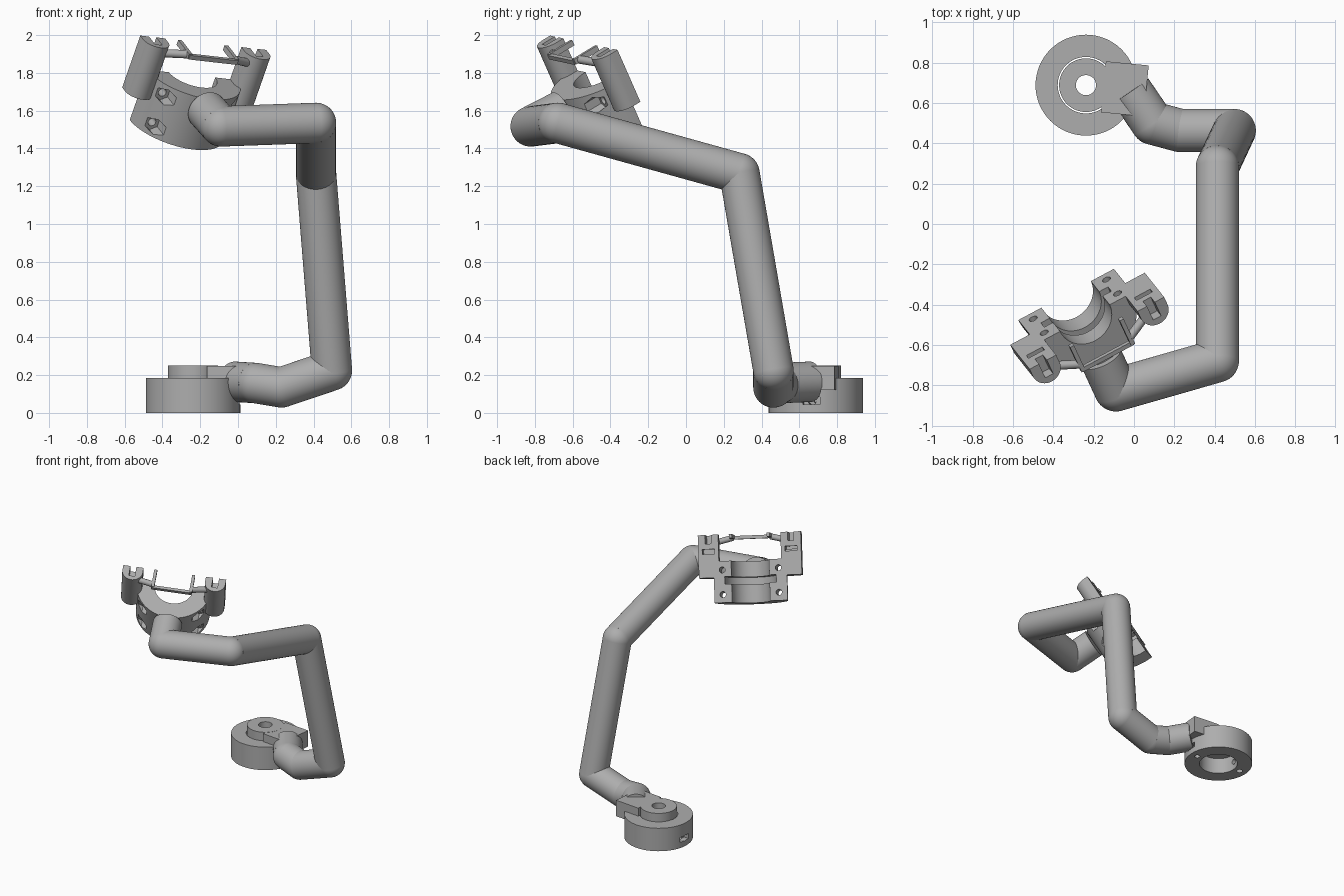
import bpy, bmesh, math
from mathutils import Vector, Matrix

if "Cube" in bpy.data.objects:
    bpy.data.objects.remove(bpy.data.objects["Cube"])

grey = bpy.data.materials.new("plain grey")
grey.diffuse_color = (0.42, 0.42, 0.42, 1)
grey.use_nodes = True
grey.node_tree.nodes["Principled BSDF"].inputs["Base Color"].default_value = grey.diffuse_color


def finish(name, bm, mat=None):
    if mat:
        bm.transform(mat)
    bmesh.ops.recalc_face_normals(bm, faces=bm.faces)
    me = bpy.data.meshes.new(name)
    bm.to_mesh(me)
    bm.free()
    me.materials.append(grey)
    ob = bpy.data.objects.new(name, me)
    bpy.context.collection.objects.link(ob)
    return ob


def add_prism(bm, pts, z0, z1):
    f = bm.faces.new([bm.verts.new((x, y, z0)) for x, y in pts])
    r = bmesh.ops.extrude_face_region(bm, geom=[f])
    vs = [g for g in r["geom"] if isinstance(g, bmesh.types.BMVert)]
    bmesh.ops.translate(bm, verts=vs, vec=(0, 0, z1 - z0))


def add_rod(bm, p, q, r, segs=48):
    p, q = Vector(p), Vector(q)
    d = q - p
    m = Matrix.Translation((p + q) / 2) @ d.to_track_quat('Z', 'Y').to_matrix().to_4x4()
    bmesh.ops.create_cone(bm, cap_ends=True, segments=segs, radius1=r, radius2=r,
                          depth=d.length, matrix=m)


def arc(r, a0, a1, n, cx=0, cy=0):
    return [(cx + r * math.cos(math.radians(a0 + (a1 - a0) * i / n)),
             cy + r * math.sin(math.radians(a0 + (a1 - a0) * i / n))) for i in range(n + 1)]


def rect(x0, x1, y0, y1):
    return [(x0, y0), (x1, y0), (x1, y1), (x0, y1)]


def prism(name, pts, z0, z1, mat):
    bm = bmesh.new()
    add_prism(bm, pts, z0, z1)
    return finish(name, bm, mat)


def rod(name, p, q, r, mat, segs=48):
    bm = bmesh.new()
    add_rod(bm, p, q, r, segs)
    return finish(name, bm, mat)


def cut(ob, cutters):
    for c in cutters:
        m = ob.modifiers.new("cut", 'BOOLEAN')
        m.operation, m.solver, m.object = 'DIFFERENCE', 'EXACT', c
    dg = bpy.context.evaluated_depsgraph_get()
    me = bpy.data.meshes.new_from_object(ob.evaluated_get(dg))
    ob.modifiers.clear()
    ob.data = me
    for c in cutters:
        bpy.data.objects.remove(c)


# ---- base collar with cross slot and screw holes
B = Matrix.Translation((-0.238, 0.688, 0)) @ Matrix.Rotation(math.radians(-5.5), 4, 'Z')
collar = rod("base_collar", (0, 0, 0), (0, 0, 0.185), 0.25, B, 64)
cuts = [rod("cutter", (0, 0, -0.1), (0, 0, 0.3), 0.14, B, 64)]
for s in (-1, 1):
    cuts.append(prism("cutter", rect(s * 0.22 - 0.015, s * 0.22 + 0.045, -0.045, 0.045)
                      if s > 0 else rect(-0.265, -0.205, -0.045, 0.045), 0.045, 0.085, B))
    cuts.append(rod("cutter", (s * 0.10, 0, 0.065), (s * 0.30, 0, 0.065), 0.022, B, 20))
    cuts.append(rod("cutter", (s * 0.19, 0, -0.1), (s * 0.19, 0, 0.11), 0.02, B, 20))
cut(collar, cuts)

# ---- pivot disc and block that carries the arm
disc = rod("pivot_disc", (0, 0, 0.12), (0, 0, 0.25), 0.133, B, 64)
cut(disc, [rod("cutter", (0, 0, 0), (0, 0, 0.4), 0.05, B, 32)])
prism("pivot_block", rect(0.087, 0.30, -0.127, 0.127), 0.12, 0.249, B)

# ---- bent tubular arm with ball joints
path = [(-0.017, 0.66, 0.165), (0.092, 0.50, 0.158), (0.23, 0.463, 0.135),
        (0.497, 0.463, 0.225), (0.413, 0.283, 1.268), (0.413, -0.678, 1.535),
        (-0.09, -0.822, 1.517), (-0.165, -0.66, 1.60)]
bm = bmesh.new()
R = 0.107
for i, (p, q) in enumerate(zip(path, path[1:])):
    add_rod(bm, p, q, R)
    if i:
        bmesh.ops.create_uvsphere(bm, u_segments=48, v_segments=24, radius=R,
                                  matrix=Matrix.Translation(p))
arm = finish("arm_tube", bm)

# ---- clamp frame: u across, v towards the opening, a along the clamp axis
a = Vector((0.305, -0.384, 0.872)).normalized()
u = Vector((0.877, 0.47, -0.10))
u = (u - a * u.dot(a)).normalized()
v = a.cross(u)
C = Matrix((u, v, a)).transposed().to_4x4()
C.translation = (-0.28, -0.42, 1.685)

# half ring with inner groove, bolt holes and hexagonal nut pockets
ring = prism("clamp_half_ring", arc(0.27, 180, 360, 40) + arc(0.14, 360, 180, 32),
             -0.185, 0.12, C)
cuts = [rod("cutter", (0, 0, -0.05), (0, 0, 0.005), 0.19, C, 64)]
for s in (-1, 1):
    for h in (0.055, -0.125):
        cuts.append(rod("cutter", (s * 0.207, 0.1, h), (s * 0.207, -0.3, h), 0.022, C, 20))
        cuts.append(rod("cutter", (s * 0.207, -0.12, h), (s * 0.207, -0.32, h), 0.045, C, 6))
cut(ring, cuts)

# ---- rounded posts with a nut slot at the top, and struts to the bracket
smooth = [collar, disc, arm, ring]
for s, side in ((-1, "left"), (1, "right")):
    cx = s * 0.305
    post = prism(side + "_post", [(cx + 0.075, 0), (cx - 0.075, 0)]
                 + arc(0.075, 180, 360, 24, cx, -0.045), 0.0, 0.315, C)
    cut(post, [prism("cutter", rect(cx - 0.022, cx + 0.022, -0.085, 0.05), 0.25, 0.40, C),
               prism("cutter", rect(cx - 0.045, cx + 0.045, -0.07, -0.03), 0.17, 0.215, C),
               prism("cutter", rect(cx - 0.045, cx + 0.045, -0.04, 0.05), 0.175, 0.21, C)])
    strut = rod(side + "_strut", (s * 0.27, -0.07, 0.26), (s * 0.14, -0.12, 0.295), 0.022, C, 24)
    prism(side + "_bracket_prong", rect(s * 0.14 - 0.011, s * 0.14 + 0.011, -0.155, 0.0),
          0.285, 0.315, C)
    smooth += [post, strut]
prism("bracket_bar", rect(-0.145, 0.145, -0.16, -0.138), 0.285, 0.31, C)

# ---- smooth shading with sharp edges kept
bpy.ops.object.select_all(action='DESELECT')
for ob in smooth:
    ob.select_set(True)
bpy.context.view_layer.objects.active = arm
bpy.ops.object.shade_smooth_by_angle(angle=math.radians(30))
